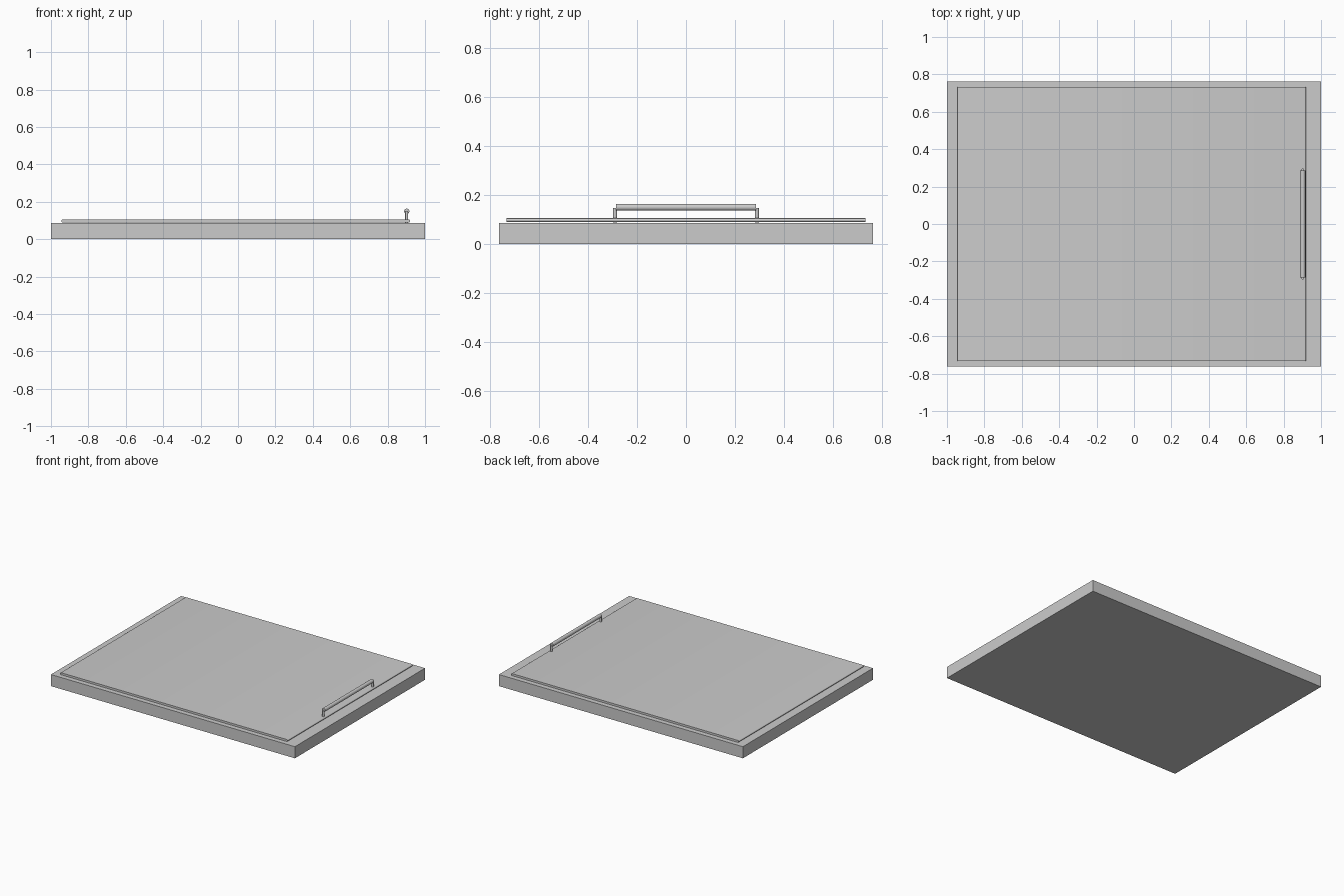
import bpy, bmesh, math
from mathutils import Matrix

if "Cube" in bpy.data.objects:
    bpy.data.objects.remove(bpy.data.objects["Cube"])


def make_object(name, bm):
    bmesh.ops.recalc_face_normals(bm, faces=bm.faces)
    mesh = bpy.data.meshes.new(name)
    bm.to_mesh(mesh)
    bm.free()
    obj = bpy.data.objects.new(name, mesh)
    bpy.context.collection.objects.link(obj)
    return obj


def box(name, x, y, z):
    bm = bmesh.new()
    size = Matrix.Diagonal((x[1] - x[0], y[1] - y[0], z[1] - z[0], 1))
    mid = Matrix.Translation([(a + b) / 2 for a, b in (x, y, z)])
    bmesh.ops.create_cube(bm, size=1, matrix=mid @ size)
    return make_object(name, bm)


def rod(name, centre, radius, length, along_y=False):
    bm = bmesh.new()
    m = Matrix.Translation(centre)
    if along_y:
        m = m @ Matrix.Rotation(math.pi / 2, 4, 'X')
    bmesh.ops.create_cone(bm, cap_ends=True, segments=24, radius1=radius,
                          radius2=radius, depth=length, matrix=m)
    obj = make_object(name, bm)
    smooth(obj)
    return obj


def smooth(obj):
    bpy.ops.object.select_all(action='DESELECT')
    obj.select_set(True)
    bpy.context.view_layer.objects.active = obj
    bpy.ops.object.shade_smooth_by_angle(angle=math.radians(35))


# Solid base slab
box("base", (-1, 1), (-0.762, 0.762), (0, 0.086))

# Thin lid: rounded-end profile extruded along y
x0, x1, z_mid, r, half_y = -0.945, 0.92, 0.097, 0.0075, 0.732
bm = bmesh.new()
profile = []
for cx, start in ((x1 - r, -90), (x0 + r, 90)):
    for i in range(9):
        a = math.radians(start + i * 22.5)
        profile.append(bm.verts.new((cx + r * math.cos(a), -half_y,
                                     z_mid + r * math.sin(a))))
face = bm.faces.new(profile)
ext = bmesh.ops.extrude_face_region(bm, geom=[face], use_keep_orig=True)
bmesh.ops.translate(bm, vec=(0, 2 * half_y, 0),
                    verts=[v for v in ext["geom"] if isinstance(v, bmesh.types.BMVert)])
smooth(make_object("lid", bm))

# Handle: bar on two posts
hx = 0.902
rod("handle_bar", (hx, 0, 0.149), 0.014, 0.57, along_y=True)
for side, label in ((-1, "front"), (1, "back")):
    rod("handle_post_" + label, (hx, side * 0.289, 0.117), 0.008, 0.06)
